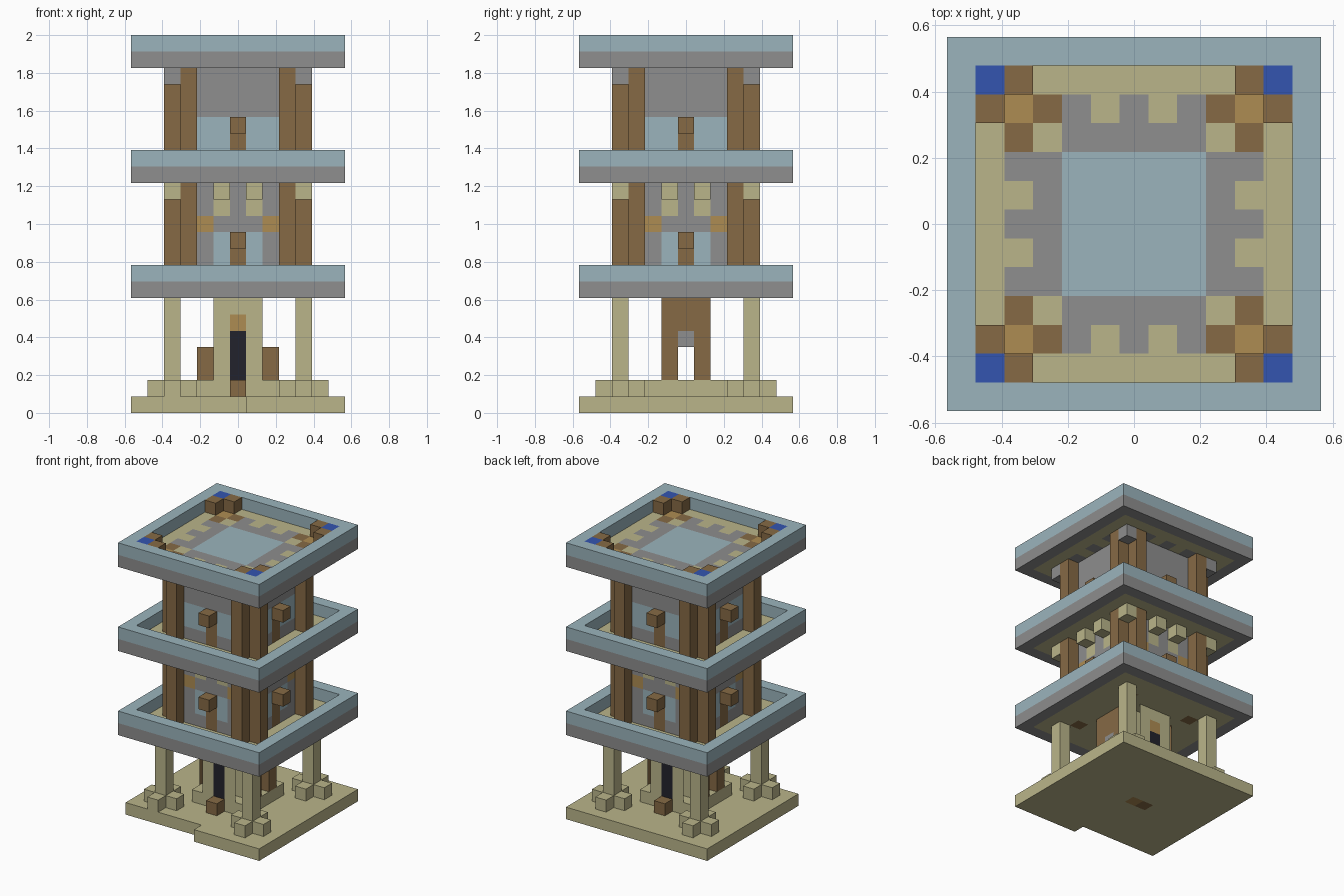
import bpy, bmesh
from mathutils import Vector

old = bpy.data.objects.get("Cube")
if old:
    bpy.data.objects.remove(old, do_unlink=True)

U = 2 / 23  # edge of one block

# Flat colours
PALETTE = {
    "khaki_stone": "bab58a", "grey_stone": "8e8e8e", "pale_blue": "9bb4bc",
    "brown_wood": "866a45", "light_wood": "ae8c52", "deep_blue": "3355b0",
    "black_door": "22222c",
}
KHAKI, GREY, BLUE, BROWN, LIGHT, DEEP, BLACK = range(len(PALETTE))


def linear(h):
    c = int(h, 16) / 255
    return c / 12.92 if c <= 0.04045 else ((c + 0.055) / 1.055) ** 2.4


MATERIALS = []
for label, code in PALETTE.items():
    m = bpy.data.materials.new(label)
    m.use_nodes = True
    rgba = tuple(linear(code[i:i + 2]) for i in (0, 2, 4)) + (1,)
    m.diffuse_color = rgba
    m.node_tree.nodes["Principled BSDF"].inputs["Base Color"].default_value = rgba
    MATERIALS.append(m)


def span(a, b):
    return range(a, b + 1)


def cells(xs, ys, zs):
    return {(x, y, z) for x in xs for y in ys for z in zs}


def ring(r, zs):
    """Hollow square of blocks with half width r."""
    return {c for c in cells(span(-r, r), span(-r, r), zs)
            if max(abs(c[0]), abs(c[1])) == r}


def four(x, y, zs):
    """The same stack of blocks mirrored to all four corners."""
    return cells({x, -x}, {y, -y}, zs)


def blocks(name, solid, colour, open_to=frozenset()):
    """Join blocks into one shell; colour is an index or a rule (x, y, z)."""
    rule = colour if callable(colour) else lambda x, y, z: colour
    bm = bmesh.new()
    verts = {}

    def vert(p):
        key = tuple(round(v * 2) for v in p)
        if key not in verts:
            verts[key] = bm.verts.new(p * U)
        return verts[key]

    for c in sorted(solid):
        for axis in range(3):
            for s in (-1, 1):
                n = Vector([s * (i == axis) for i in range(3)])
                near = tuple(int(v + d) for v, d in zip(c, n))
                if near in solid or near in open_to:
                    continue
                u = Vector([0.5 * (i == (axis + 1) % 3) for i in range(3)])
                w = n.cross(u)
                mid = Vector(c) + Vector((0, 0, 0.5)) + n / 2
                f = bm.faces.new([vert(mid + q) for q in (-u - w, u - w, u + w, w - u)])
                f.material_index = rule(*c)
    mesh = bpy.data.meshes.new(name)
    bm.to_mesh(mesh)
    bm.free()
    for m in MATERIALS:
        mesh.materials.append(m)
    ob = bpy.data.objects.new(name, mesh)
    bpy.context.collection.objects.link(ob)
    return ob


# Base plate, with half of its front row left out
def base_colour(x, y, z):
    return {(0, 0): LIGHT, (-1, 0): BROWN}.get((x, y), KHAKI)


plate = cells(span(-6, 6), span(-6, 6), [0]) - cells(span(-6, 0), [-6], [0])
blocks("base_plate", plate, base_colour)

# Ground floor posts with cross shaped feet
feet = four(3, 4, [1]) | four(5, 4, [1]) | four(4, 3, [1]) | four(4, 5, [1])
blocks("ground_posts", four(4, 4, span(1, 6)) | feet, KHAKI)


# Shrine in the middle: doors front and back, a passage from side to side
def shrine_colour(x, y, z):
    if z == 1:
        return KHAKI
    if abs(y) == 2:
        if x == 0 and z <= 5:
            return LIGHT if z == 5 else BLACK
        return KHAKI
    return GREY if y == 0 and z == 4 else BROWN


corners = four(2, 2, span(2, 6))
passage = cells({-2, 2}, {0}, span(2, 3))
blocks("shrine_footing", ring(2, [1]), KHAKI)
blocks("shrine_walls", ring(2, span(2, 6)) - corners - passage, shrine_colour, corners)
blocks("door_steps", cells({0}, {-3, 3}, [1]), BROWN)


# Three balconies: grey and blue rim around a recessed floor
def floor_colour(x, y, z):
    a, b = sorted((abs(x), abs(y)))
    if b == 6:
        return BLUE if z in (8, 15, 22) else GREY
    if z == 7:
        return BROWN if a == b == 3 else KHAKI
    if z == 14 or b == 5:
        return KHAKI
    # patterned roof floor
    if b <= 2:
        return BLUE
    if b == 3:
        return KHAKI if a == 3 else GREY
    return {4: LIGHT, 3: BROWN, 1: KHAKI}.get(a, GREY)


for label, z in (("lower", 7), ("middle", 14), ("roof", 21)):
    deck = cells(span(-6, 6), span(-6, 6), [z]) | ring(6, [z + 1])
    blocks(label + "_balcony", deck, floor_colour)

# Corner ornaments on the roof
blocks("roof_corner_blocks", four(4, 5, [22]) | four(5, 4, [22]), BROWN)
blocks("roof_corner_tiles", four(5, 5, [22]), DEEP)


# Upper storeys
def middle_wall(x, y, z):
    t = min(abs(x), abs(y))
    if t == 3 or (t == 0 and z <= 10):
        return BROWN
    if t == 1:
        return BLUE if z in (9, 10) else KHAKI if z >= 12 else GREY
    return LIGHT if t == 2 and z == 11 else GREY


def upper_wall(x, y, z):
    t = min(abs(x), abs(y))
    if t == 3 or (t == 0 and z <= 16):
        return BROWN
    return BLUE if z in (16, 17) else GREY


for label, z0, lamp, wall, cap in (("middle", 8, 10, middle_wall, KHAKI),
                                   ("upper", 15, 17, upper_wall, GREY)):
    levels = span(z0, z0 + 5)
    blocks(label + "_walls", ring(3, levels), wall)
    blocks(label + "_corner_columns", four(3, 4, levels) | four(4, 3, levels), BROWN)
    blocks(label + "_column_caps", four(4, 4, [z0 + 5]), cap)
    blocks(label + "_lanterns", four(0, 4, [lamp]) | four(4, 0, [lamp]), BROWN)

# Brackets under the middle balcony
blocks("balcony_brackets", four(1, 4, [13]) | four(4, 1, [13]), KHAKI)
